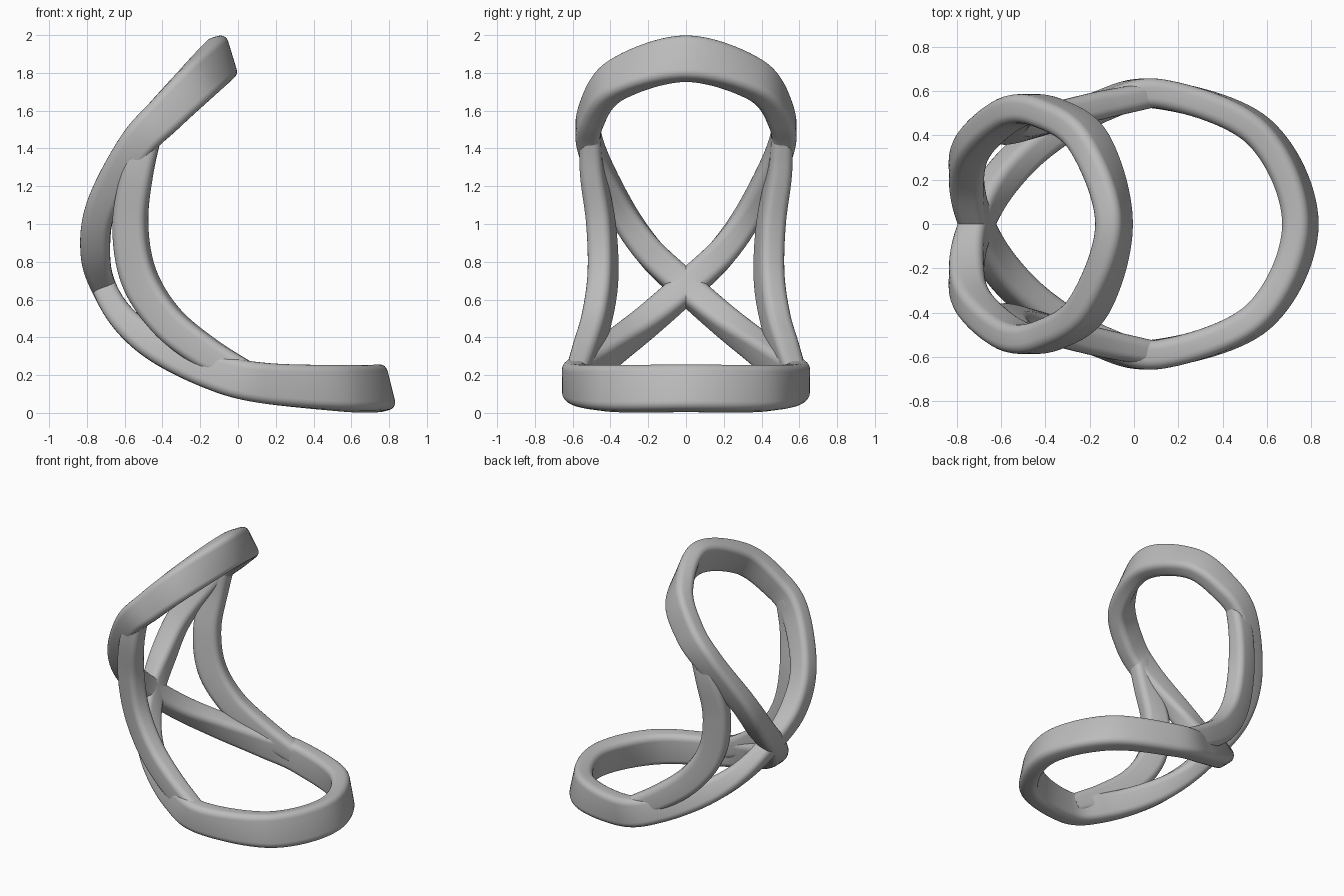
import bpy, bmesh, math
from mathutils import Vector

cube = bpy.data.objects.get("Cube")
if cube:
    bpy.data.objects.remove(cube, do_unlink=True)

grey = bpy.data.materials.new("plain grey")
grey.use_nodes = True
grey.diffuse_color = (0.5, 0.5, 0.5, 1)
grey.node_tree.nodes["Principled BSDF"].inputs["Base Color"].default_value = (0.5, 0.5, 0.5, 1)


def spline(a, b, c, d, t):
    return 0.5 * (2 * b + (c - a) * t + (2 * a - 5 * b + 4 * c - d) * t ** 2
                  + (3 * b - a - 3 * c + d) * t ** 3)


def flip(key):
    # The same station on the other side of the mirror plane
    k = key.copy()
    k[1], k[4] = -k[1], -k[4]
    return k


def sample(keys, before, after, steps):
    ks = [before] + keys + [after]
    out = [spline(*ks[i:i + 4], s / steps) for i in range(len(keys) - 1) for s in range(steps)]
    return out + [keys[-1]]


def section(hw, hh, radius=0.042, arc=5):
    # Rounded rectangle outline
    pts = []
    for q, (sx, sy) in enumerate([(1, 1), (-1, 1), (-1, -1), (1, -1)]):
        for j in range(arc + 1):
            a = (q + j / arc) * math.pi / 2
            pts.append((sx * (hw - radius) + radius * math.cos(a),
                        sy * (hh - radius) + radius * math.sin(a)))
    return pts


def sweep(name, keys, before, after, caps, steps=14):
    rows = sample(keys, before, after, steps)
    centres = [Vector(r[:3]) for r in rows]
    bm = bmesh.new()
    rings = []
    for i, r in enumerate(rows):
        tangent = (centres[min(i + 1, len(rows) - 1)] - centres[max(i - 1, 0)]).normalized()
        if not caps and i in (0, len(rows) - 1):
            tangent = Vector((0, math.copysign(1, tangent.y), 0))
        up = Vector(r[3:6])
        tall = up.length
        up = (up - tangent * up.dot(tangent)).normalized()
        side = tangent.cross(up)
        rings.append([bm.verts.new(centres[i] + side * u + up * v)
                      for u, v in section(r[6], tall)])
    n = len(rings[0])
    for a, b in zip(rings, rings[1:]):
        for j in range(n):
            bm.faces.new((a[j], a[(j + 1) % n], b[(j + 1) % n], b[j]))
    if caps:
        bm.faces.new(rings[0])
        bm.faces.new(rings[-1])
    bmesh.ops.recalc_face_normals(bm, faces=bm.faces)
    mesh = bpy.data.meshes.new(name)
    bm.to_mesh(mesh)
    bm.free()
    mesh.materials.append(grey)
    obj = bpy.data.objects.new(name, mesh)
    bpy.context.collection.objects.link(obj)
    mirror = obj.modifiers.new("mirror", "MIRROR")
    mirror.use_axis = (False, True, False)
    mirror.merge_threshold = 0.001
    bpy.ops.object.select_all(action="DESELECT")
    obj.select_set(True)
    bpy.context.view_layer.objects.active = obj
    bpy.ops.object.shade_smooth_by_angle(angle=math.radians(40))
    return obj


# Each station: centre, half-height direction, half-thickness
lower = [Vector(k) for k in (
    (0.75, 0, 0.13, -0.03, 0, 0.12, 0.063),
    (0.565, 0.414, 0.13, -0.015, -0.01, 0.12, 0.065),
    (0.12, 0.585, 0.16, 0.02, 0, 0.105, 0.066),
    (-0.15, 0.53, 0.225, 0.035, 0, 0.09, 0.066),
    (-0.42, 0.375, 0.35, 0.05, 0, 0.07, 0.07),
    (-0.6, 0.2, 0.49, 0.055, 0, 0.045, 0.078),
    (-0.71, 0, 0.667, 0.062, 0, 0.022, 0.08))]
upper = [Vector(k) for k in (
    (-0.755, 0.2, 0.86, 0.078, 0, 0, 0.078),
    (-0.72, 0.36, 1.1, 0.075, 0, -0.03, 0.07),
    (-0.545, 0.505, 1.41, 0.075, 0, -0.055, 0.066),
    (-0.38, 0.498, 1.585, 0.07, 0, -0.075, 0.066),
    (-0.2, 0.364, 1.765, 0.06, 0, -0.095, 0.065),
    (-0.09, 0, 1.875, 0.035, 0, -0.115, 0.063))]

# Figure-eight band: lower loop, crossing, then upper loop on the other side
band = lower + [flip(k) for k in upper]
sweep("figure_eight_band", band, flip(band[1]), flip(band[-2]), False)

# Side struts joining the two loops
strut = [Vector(k) for k in (
    (-0.46, 0.51, 1.5, 0.05, 0, -0.04, 0.055),
    (-0.53, 0.495, 1.28, 0.075, 0.01, -0.03, 0.062),
    (-0.57, 0.45, 1.0, 0.087, 0.025, 0, 0.066),
    (-0.525, 0.44, 0.72, 0.08, 0.03, 0.04, 0.066),
    (-0.38, 0.475, 0.49, 0.06, 0.02, 0.065, 0.066),
    (-0.17, 0.53, 0.32, 0.04, 0.01, 0.075, 0.064),
    (0.06, 0.58, 0.19, 0.02, 0, 0.07, 0.058))]
sweep("side_struts", strut, 2 * strut[0] - strut[1], 2 * strut[-1] - strut[-2], True)
